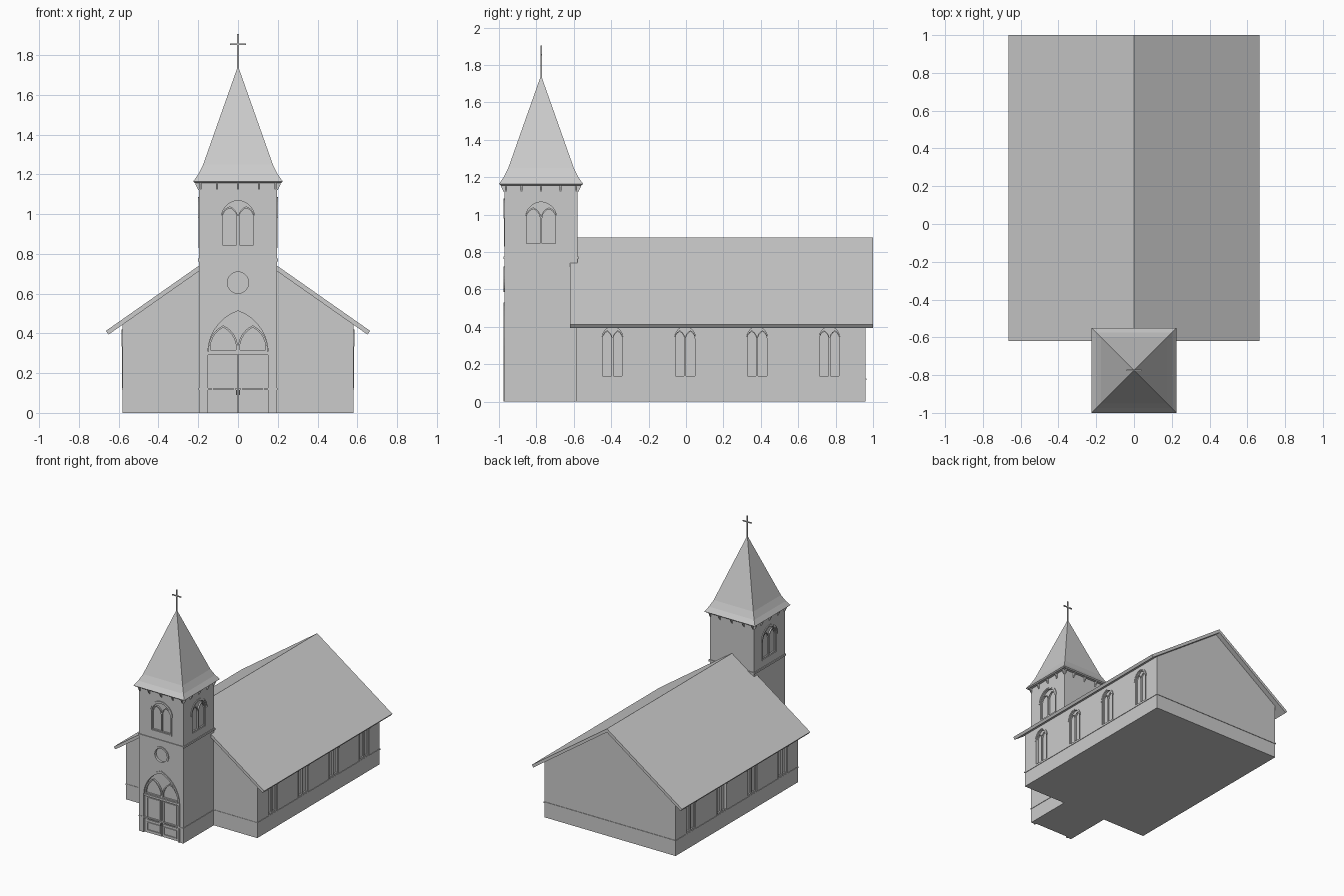
import bpy, bmesh
from math import radians, atan2, cos, sin
from mathutils import Matrix, Vector

if "Cube" in bpy.data.objects:
    bpy.data.objects.remove(bpy.data.objects["Cube"])

TC = -0.775   # tower centre y
TH = 0.195    # tower half width


def finish(bm, name):
    bmesh.ops.recalc_face_normals(bm, faces=bm.faces)
    me = bpy.data.meshes.new(name)
    bm.to_mesh(me)
    bm.free()
    ob = bpy.data.objects.new(name, me)
    bpy.context.collection.objects.link(ob)
    return ob


def wall(x, y, deg):
    """Local frame on a wall: x along it, z up, -y outward."""
    return Matrix.Translation((x, y, 0)) @ Matrix.Rotation(radians(deg), 4, 'Z')


def prism(bm, pts, d0, d1, M=Matrix()):
    """Extrude an (x, z) outline from depth d0 to d1 (outward)."""
    a, b = [[bm.verts.new(M @ Vector((u, -d, z))) for u, z in pts] for d in (d0, d1)]
    bm.faces.new(a)
    bm.faces.new(b[::-1])
    for i in range(len(pts)):
        j = (i + 1) % len(pts)
        bm.faces.new((a[i], b[i], b[j], a[j]))


def ring(bm, outer, inner, d0, d1, M, closed=True):
    """Moulding between two matching outlines."""
    loops = [[bm.verts.new(M @ Vector((u, -d, z))) for u, z in p]
             for p, d in ((outer, d0), (outer, d1), (inner, d1), (inner, d0))]
    n = len(outer)
    for i in range(n if closed else n - 1):
        j = (i + 1) % n
        for k in range(4):
            p, q = loops[k], loops[(k + 1) % 4]
            bm.faces.new((p[i], p[j], q[j], q[i]))
    if not closed:
        for e in (0, n - 1):
            bm.faces.new([l[e] for l in loops])


def rect(x0, x1, z0, z1):
    return [(x0, z0), (x1, z0), (x1, z1), (x0, z1)]


def arch(hw, z0, spring, apex, cx=0, n=7, legs=True):
    """Pointed arch outline."""
    h = apex - spring
    R = (hw * hw + h * h) / (2 * hw)
    end = atan2(h, R - hw)
    right = [(hw - R + R * cos(end * i / n), spring + R * sin(end * i / n)) for i in range(n)]
    pts = right + [(0, apex)] + [(-x, z) for x, z in reversed(right)]
    if legs:
        pts = [(hw, z0)] + pts + [(-hw, z0)]
    return [(x + cx, z) for x, z in pts]


def box(bm, x0, x1, y0, y1, z0, z1):
    prism(bm, rect(x0, x1, z0, z1), -y0, -y1)


def window(cut, trim, M, cx, hw, z0, spring, apex, t):
    """Recessed twin-lancet window with frame and hood moulding."""
    prism(cut, arch(hw, z0, spring, apex, cx), -0.014, 0.02, M)
    ring(trim, arch(hw, z0, spring, apex, cx),
         arch(hw - t, z0 + t, spring, apex - t, cx), -0.014, 0.003, M)
    w = (hw - t) / 2
    top = spring + (apex - spring) * 0.6
    for s in (-1, 1):
        ring(trim, arch(w, z0 + t, spring, top, cx + s * w),
             arch(w - t * .7, z0 + 1.7 * t, spring, top - t, cx + s * w), -0.014, -0.003, M)
    ring(trim, arch(hw + t, 0, spring, apex + t, cx, legs=False),
         arch(hw, 0, spring, apex, cx, legs=False), -0.002, 0.006, M, closed=False)


def carve(ob, cut, name):
    cutter = finish(cut, name)
    cutter.hide_render = True
    cutter.hide_set(True)
    m = ob.modifiers.new("recesses", 'BOOLEAN')
    m.operation = 'DIFFERENCE'
    m.solver = 'EXACT'
    m.object = cutter


# nave body with gable ends
bm = bmesh.new()
prism(bm, [(-.58, 0), (.58, 0), (.58, .444), (0, .85), (-.58, .444)], .585, -.96)
nave = finish(bm, "nave_walls")

# nave roof: a folded slab
bm = bmesh.new()
prism(bm, [(-.665, .412), (-.651, .394), (0, .85), (.651, .394), (.665, .412), (0, .878)], .62, -1.0)
finish(bm, "nave_roof")

# tower shaft
bm = bmesh.new()
box(bm, -TH, TH, TC - TH, TC + TH, 0, 1.165)
tower = finish(bm, "tower_walls")

# string courses
bm = bmesh.new()
for y0, y1, x in ((-.588, .964, .584), (TC - TH - .004, TC + TH, TH + .004)):
    box(bm, -x, x, y0, y1, .116, .125)
finish(bm, "plinth_moulding")
bm = bmesh.new()
e = TH + .006
box(bm, -e, e, TC - e, TC + e, .762, .777)
finish(bm, "tower_band")

# nave side windows
cut, trim = bmesh.new(), bmesh.new()
for s in (-1, 1):
    M = wall(.58 * s, 0, 90 * s)
    for y in (-.393, -.005, .38, .767):
        window(cut, trim, M, y * s, .064, .125, .335, .412, .007)
carve(nave, cut, "nave_window_cutter")
finish(trim, "nave_window_frames")

# belfry windows on front and both sides
cut, trim = bmesh.new(), bmesh.new()
for x, y, a in ((0, TC - TH, 0), (TH, TC, 90), (-TH, TC, -90)):
    window(cut, trim, wall(x, y, a), 0, .093, .83, .98, 1.077, .009)
finish(trim, "belfry_window_frames")

# doorway recess and round window recess
front = wall(0, TC - TH, 0)
circle = lambda r: [(r * cos(radians(15 * i)), .655 + r * sin(radians(15 * i))) for i in range(24)]
prism(cut, arch(.155, -.02, .3, .518), -.02, .02, front)
prism(cut, circle(.06), -.014, .02, front)
carve(tower, cut, "tower_recess_cutter")
bm = bmesh.new()
ring(bm, circle(.068), circle(.054), -.014, .006, front)
finish(bm, "round_window_frame")

# door surround and tracery
bm = bmesh.new()
ring(bm, arch(.165, 0, .3, .53), arch(.152, 0, .3, .513), -.02, .006, front, closed=False)
prism(bm, rect(-.152, .152, .292, .308), -.02, .0, front)
for s in (-1, 1):
    ring(bm, arch(.074, .308, .325, .44, s * .074),
         arch(.065, .317, .325, .429, s * .074), -.02, -.006, front)
finish(bm, "door_surround")

# double doors with panels and handles
bm = bmesh.new()
for s in (-1, 1):
    prism(bm, rect(*sorted((s * .003, s * .152)), 0, .292), -.02, -.01, front)
    for z0, z1 in ((.018, .085), (.1, .285)):
        x0, x1 = sorted((s * .014, s * .132))
        ring(bm, rect(x0, x1, z0, z1), rect(x0 + .007, x1 - .007, z0 + .007, z1 - .007),
             -.01, -.003, front)
    prism(bm, rect(*sorted((s * .004, s * .01)), .09, .115), -.01, .003, front)
finish(bm, "double_doors")

# flared spire, square in plan
bm = bmesh.new()
rows = [[bm.verts.new((sx * r, TC + sy * r, z)) for sx, sy in ((-1, -1), (1, -1), (1, 1), (-1, 1))]
        for r, z in ((.217, 1.157), (.225, 1.164), (.2, 1.2), (.175, 1.25))]
tip = bm.verts.new((0, TC, 1.745))
bm.faces.new(rows[0])
for i in range(4):
    j = (i + 1) % 4
    for a, b in zip(rows, rows[1:]):
        bm.faces.new((a[i], a[j], b[j], b[i]))
    bm.faces.new((rows[-1][i], rows[-1][j], tip))
finish(bm, "spire")

# brackets under the spire
bm = bmesh.new()
for a in (0, 90, 180, 270):
    for u in (-.188, -.105, 0, .105, .188):
        M = wall(0, TC, a) @ wall(u, -TH, -90)
        prism(bm, [(-.002, 1.12), (.004, 1.12), (.019, 1.15), (.019, 1.16), (-.002, 1.16)], -.005, .005, M)
finish(bm, "spire_brackets")

# cross
bm = bmesh.new()
box(bm, -.004, .004, TC - .004, TC + .004, 1.72, 1.905)
box(bm, -.04, .04, TC - .0035, TC + .0035, 1.851, 1.859)
finish(bm, "cross")
